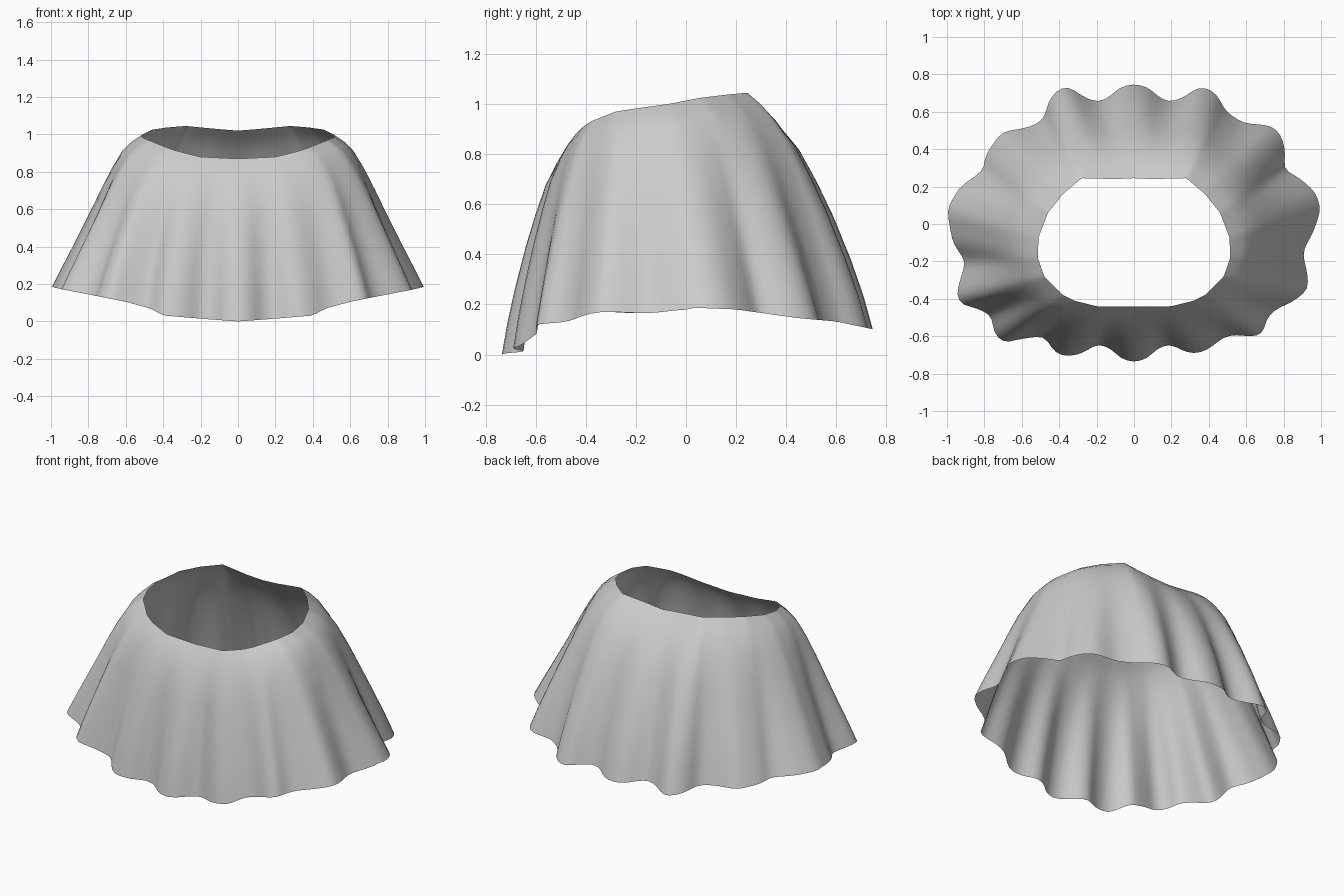
import bpy, math
from mathutils import Vector

if "Cube" in bpy.data.objects:
    bpy.data.objects.remove(bpy.data.objects["Cube"])

N = 168  # samples around the skirt

# Hem outline, right side then left side, both from front to back
HEM_R = [(0, -.74), (.07, -.72), (.13, -.66), (.2, -.64), (.26, -.68), (.33, -.695), (.4, -.67),
         (.47, -.61), (.53, -.59), (.6, -.60), (.67, -.60), (.70, -.57), (.70, -.52), (.75, -.46),
         (.86, -.41), (.93, -.35), (.93, -.28), (.90, -.15), (.96, -.04), (1, .08), (.97, .17),
         (.88, .25), (.8, .29), (.81, .38), (.79, .47), (.74, .525), (.58, .54), (.48, .61),
         (.46, .67), (.41, .72), (.35, .735), (.27, .68), (.2, .65), (.14, .67), (.08, .73), (0, .75)]
HEM_L = [(-.07, -.72), (-.13, -.66), (-.2, -.64), (-.27, -.69), (-.36, -.71), (-.42, -.69),
         (-.48, -.60), (-.58, -.61), (-.7, -.635), (-.75, -.58), (-.76, -.49), (-.84, -.45),
         (-.93, -.43), (-.95, -.37), (-.90, -.2), (-.97, -.1), (-1, .08), (-.93, .2), (-.8, .29),
         (-.80, .36), (-.71, .49), (-.55, .52), (-.48, .56), (-.46, .65), (-.41, .72), (-.35, .735),
         (-.27, .68), (-.2, .65), (-.14, .67), (-.08, .73)]
# Half of the waist opening, front to back
WAIST = [(0, -.44, .87), (.2, -.44, .88), (.32, -.41, .91), (.38, -.38, .93), (.48, -.28, .97),
         (.515, -.18, .985), (.51, -.07, 1.0), (.46, .06, 1.025), (.38, .16, 1.037),
         (.28, .245, 1.045), (.1, .24, 1.028), (0, .245, 1.02)]


def interp(table, t):
    """Piecewise linear lookup; each row is (key, value)."""
    if t <= table[0][0]:
        return table[0][1]
    for (a, u), (b, v) in zip(table, table[1:]):
        if t <= b:
            return u + (v - u) * (t - a) / (b - a)
    return table[-1][1]


def resample(points, n):
    """Evenly spaced points along a closed outline."""
    pts = [Vector(p) for p in points] + [Vector(points[0])]
    table, length = [(0, pts[0])], 0
    for a, b in zip(pts, pts[1:]):
        length += (b - a).length
        table.append((length, b))
    return [interp(table, length * i / n) for i in range(n)]


def smooth(pts, rounds):
    for _ in range(rounds):
        pts = [pts[i - 1] * .25 + p * .5 + pts[(i + 1) % len(pts)] * .25 for i, p in enumerate(pts)]
    return pts


# Hem curve and its unpleated version
hem = smooth(resample(HEM_R + HEM_L[::-1], N), 1)
plain = [p * 1.035 for p in smooth(hem, 45)]

# Waist lookup by angle measured from the front
waist_table = [(math.atan2(x / .515, -(y + .1) / .34), Vector((x, y, z))) for x, y, z in WAIST]


def waist_point(p):
    w = interp(waist_table, math.atan2(abs(p.x), -p.y / .74)).copy()
    w.x = math.copysign(w.x, p.x)
    return w


def hem_height(p):
    front = interp([(0, 0), (.2, .015), (.4, .032), (.47, .07), (.6, .105), (.7, .125),
                    (.93, .17), (1, .185)], abs(p.x))
    back = interp([(0, .188), (.2, .18), (.45, .145), (.6, .132), (.75, .10)], p.y)
    return front if p.y < 0 else back


# Fall of the cloth: (drop, outward at back/front, outward at sides, pleat depth)
FALL = [(0, 0, 0, 0), (.05, .13, .13, .05), (.11, .25, .23, .15), (.22, .42, .34, .4),
        (.36, .56, .46, .62), (.51, .69, .58, .78), (.70, .83, .74, .9),
        (.86, .93, .88, .97), (1, 1, 1, 1)]
verts, faces = [], []
for drop, out_fb, out_side, pleat in FALL:
    for h, p in zip(hem, plain):
        w = waist_point(p)
        side = min(1, abs(p.x)) ** 2
        out = out_fb + (out_side - out_fb) * side
        target = p.lerp(h, pleat)
        xy = w.xy.lerp(target, out)
        verts.append((xy.x, xy.y, w.z + (hem_height(h) - w.z) * drop))
for r in range(len(FALL) - 1):
    for i in range(N):
        j = (i + 1) % N
        faces.append((r * N + i, (r + 1) * N + i, (r + 1) * N + j, r * N + j))

# Pleated skirt sheet
mesh = bpy.data.meshes.new("skirt")
mesh.from_pydata(verts, [], faces)
mesh.flip_normals()
mesh.update()
# Make sure the sheet faces outward
if sum(f.normal.xy.dot(f.center.xy) for f in mesh.polygons) < 0:
    mesh.flip_normals()
skirt = bpy.data.objects.new("skirt", mesh)
bpy.context.collection.objects.link(skirt)
cloth = bpy.data.materials.new("light grey cloth")
cloth.diffuse_color = (.6, .6, .6, 1)
cloth.use_nodes = True
cloth.node_tree.nodes["Principled BSDF"].inputs["Base Color"].default_value = cloth.diffuse_color
mesh.materials.append(cloth)
bpy.context.view_layer.objects.active = skirt
skirt.select_set(True)
bpy.ops.object.shade_smooth_by_angle(angle=math.radians(60))
